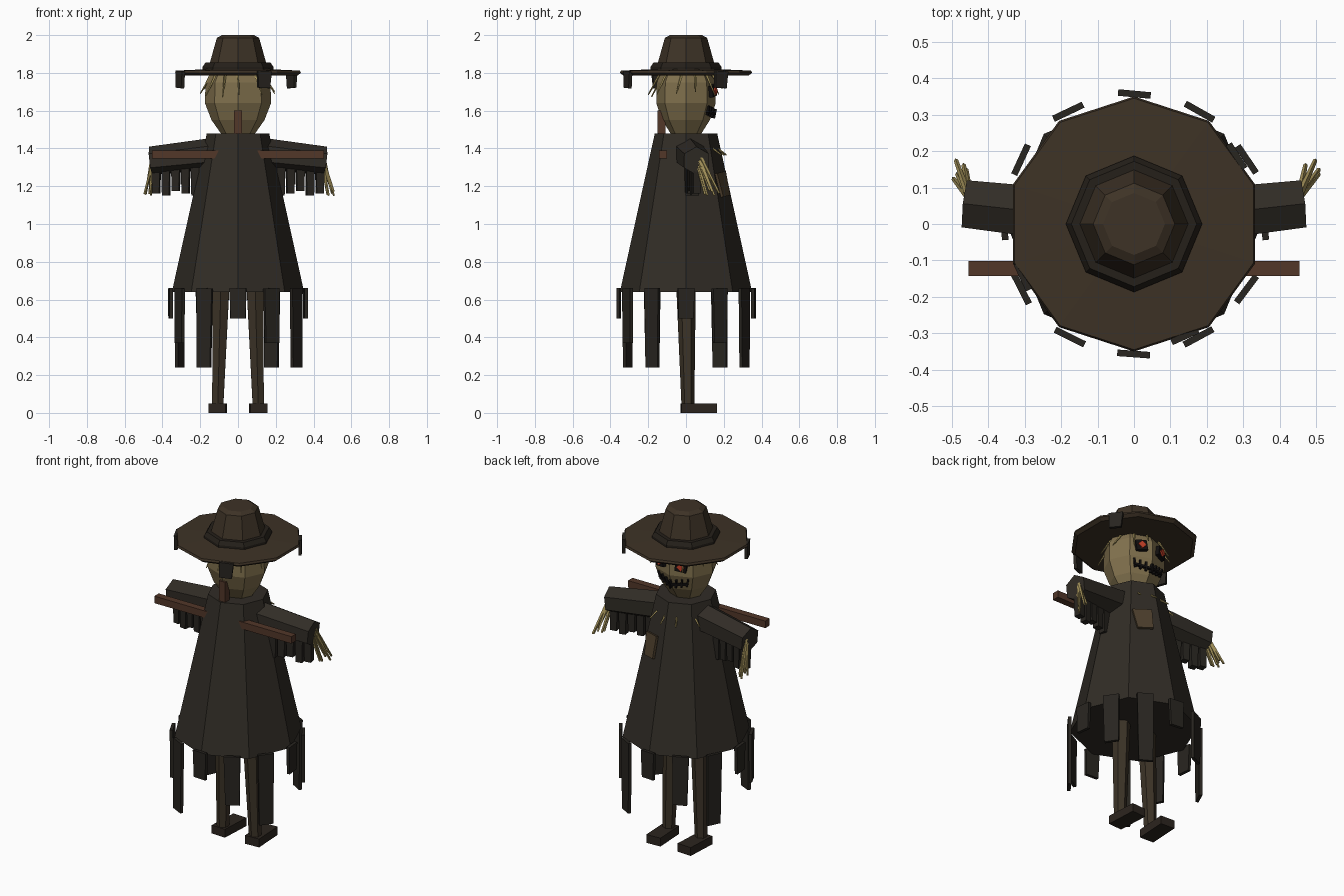
import bpy, bmesh, math, random
from mathutils import Vector, Matrix

if "Cube" in bpy.data.objects:
    bpy.data.objects.remove(bpy.data.objects["Cube"])

random.seed(4)


def mat(name, r, g, b):
    m = bpy.data.materials.new(name)
    m.diffuse_color = (r, g, b, 1)
    m.use_nodes = True
    m.node_tree.nodes["Principled BSDF"].inputs["Base Color"].default_value = m.diffuse_color
    return m


CLOTH = mat("dark_cloth", 0.030, 0.025, 0.019)
RAG = mat("rag", 0.021, 0.018, 0.014)
FELT = mat("hat_felt", 0.047, 0.032, 0.019)
BAND = mat("hat_band", 0.018, 0.014, 0.010)
SACK = mat("sackcloth", 0.22, 0.165, 0.075)
STRAW = mat("straw", 0.36, 0.28, 0.10)
WOOD = mat("wood", 0.085, 0.038, 0.022)
TROUSER = mat("trousers", 0.045, 0.033, 0.020)
SHOE = mat("shoe", 0.025, 0.018, 0.013)
PATCH = mat("patch", 0.075, 0.050, 0.026)
BLACK = mat("stitch", 0.006, 0.005, 0.005)
RED = mat("eye_red", 0.55, 0.05, 0.02)


def finish(name, bm, material):
    bmesh.ops.recalc_face_normals(bm, faces=bm.faces)
    me = bpy.data.meshes.new(name)
    bm.to_mesh(me)
    bm.free()
    me.materials.append(material)
    ob = bpy.data.objects.new(name, me)
    bpy.context.collection.objects.link(ob)
    return ob


def lathe(name, profile, sides, material, sx=1, sy=1, phase=90):
    """Closed faceted solid from (radius, z) rings."""
    bm = bmesh.new()
    rings = []
    for r, z in profile:
        angles = [math.radians(phase + 360 * i / sides) for i in range(sides)]
        rings.append([bm.verts.new((r * sx * math.cos(a), r * sy * math.sin(a), z)) for a in angles])
    for lo, hi in zip(rings, rings[1:]):
        for i in range(sides):
            j = (i + 1) % sides
            bm.faces.new((lo[i], lo[j], hi[j], hi[i]))
    bm.faces.new(rings[0])
    bm.faces.new(rings[-1])
    return finish(name, bm, material)


def limb(name, a, b, ra, rb, sides, material):
    """Tapered prism running from a to b."""
    a, b = Vector(a), Vector(b)
    d = b - a
    m = Matrix.Translation((a + b) / 2) @ d.to_track_quat('Z', 'Y').to_matrix().to_4x4()
    bm = bmesh.new()
    bmesh.ops.create_cone(bm, cap_ends=True, segments=sides, radius1=ra, radius2=rb,
                          depth=d.length, matrix=m)
    return finish(name, bm, material)


def box(name, centre, size, material, turn=0, lean=0, roll=0, taper=1):
    """Box turned about z, leaning back and rolled; taper narrows the lower end."""
    bm = bmesh.new()
    bmesh.ops.create_cube(bm, size=1)
    for v in bm.verts:
        k = taper if v.co.z < 0 else 1
        v.co = Vector((v.co.x * size[0] * k, v.co.y * size[1], v.co.z * size[2]))
    rot = (Matrix.Rotation(math.radians(turn), 4, 'Z') @ Matrix.Rotation(math.radians(lean), 4, 'X')
           @ Matrix.Rotation(math.radians(roll), 4, 'Y'))
    bm.transform(Matrix.Translation(centre) @ rot)
    return finish(name, bm, material)


def polar(deg, r, z):
    a = math.radians(deg)
    return Vector((r * math.cos(a), r * math.sin(a), z))


# Cloak and torn hem strips
lathe("cloak", [(0.35, 0.64), (0.165, 1.48)], 8, CLOTH)
for i in range(12):
    ang, low = -90 + 30 * i, (0.50, 0.37, 0.24)[i % 3]
    box("hem_strip", polar(ang, 0.357, (0.66 + low) / 2), (0.09, 0.018, 0.66 - low), RAG,
        ang + 90 + random.uniform(-8, 8), 0, random.uniform(-1, 1), 0.88)

# Patch sewn on the chest
box("chest_patch", polar(64, 0.218, 1.21), (0.11, 0.014, 0.13), PATCH, 64 - 90, 11, 6, 0.8)

# Sack head
lathe("head", [(0.07, 1.45), (0.14, 1.55), (0.175, 1.64), (0.172, 1.75), (0.13, 1.83)],
      8, SACK, 1, 0.9)

# Face on the +y side
for s in (-1, 1):
    box("eye_socket", (s * 0.068, 0.142, 1.705), (0.065, 0.022, 0.06), BLACK, -s * 20, 0, s * 10)
    box("eye", (s * 0.071, 0.154, 1.705), (0.032, 0.014, 0.034), RED, -s * 20, 0, 45)
for i in range(-3, 4):
    x = i * 0.03
    z = 1.585 + 0.006 * abs(i)
    y = 0.148 - abs(x) * 0.4
    box("mouth_stitch", (x, y, z), (0.010, 0.022, 0.05), BLACK, -20 * (x > 0) + 20 * (x < 0), -12, i * 4)
for s in (-1, 1):
    box("mouth_seam", (s * 0.047, 0.130, 1.588), (0.10, 0.018, 0.012), BLACK, -s * 21, 0, -s * 8)

# Hat with band and torn brim tabs
lathe("hat_brim", [(0.33, 1.785), (0.35, 1.80), (0.345, 1.812), (0.16, 1.82)], 10, FELT)
lathe("hat_band", [(0.187, 1.81), (0.187, 1.832), (0.172, 1.855)], 8, BAND)
lathe("hat_crown", [(0.155, 1.82), (0.15, 1.85), (0.112, 1.985), (0.085, 2.0)], 8, FELT)
for ang in (-66, 33, -155):
    box("brim_tab", polar(ang, 0.338, 1.765), (0.08, 0.018, 0.09), RAG, ang + 90, 0, 3, 0.85)

# Straw hair below the brim
for i in range(11):
    ang = 15 + i * 360 / 11 + random.uniform(-8, 8)
    limb("hair_straw", polar(ang, 0.14, 1.79),
         polar(ang + random.uniform(-8, 8), 0.20, random.uniform(1.67, 1.72)), 0.007, 0.003, 4, STRAW)

# Straw poking out of the collar
for ang in (55, 80, 105, 140):
    limb("collar_straw", polar(ang, 0.14, 1.42), polar(ang + 5, 0.215, 1.365), 0.007, 0.004, 4, STRAW)

# Wooden cross behind the body
box("cross_bar", (0, -0.122, 1.367), (0.91, 0.042, 0.042), WOOD)
box("cross_post", (0, -0.13, 1.15), (0.042, 0.042, 0.9), WOOD)

for s in (-1, 1):
    # Sleeve with hanging fringe
    limb("sleeve", (s * 0.10, 0.015, 1.375), (s * 0.462, 0.055, 1.335), 0.085, 0.075, 6, CLOTH)
    for i in range(5):
        x = 0.225 + 0.052 * i
        low = 1.15 + 0.012 * (i % 3)
        box("sleeve_fringe", (s * x, 0.015 + 0.01 * i, (1.30 + low) / 2),
            (0.045, 0.04, 1.30 - low), RAG, s * 10, 0, 0, 0.85)

    # Straw hand
    for i in range(7):
        t = i / 6
        limb("hand_straw", (s * (0.44 + 0.015 * t), 0.05 + 0.03 * t, 1.35),
             (s * (0.455 + 0.055 * random.random()), 0.10 + 0.075 * t, 1.15 + 0.03 * random.random()),
             0.010, 0.006, 4, STRAW)

    # Leg and shoe
    limb("leg", (s * 0.09, 0.0, 0.68), (s * 0.107, 0.01, 0.04), 0.052, 0.034, 6, TROUSER)
    box("shoe", (s * 0.107, 0.068, 0.025), (0.09, 0.19, 0.05), SHOE, s * 3)
